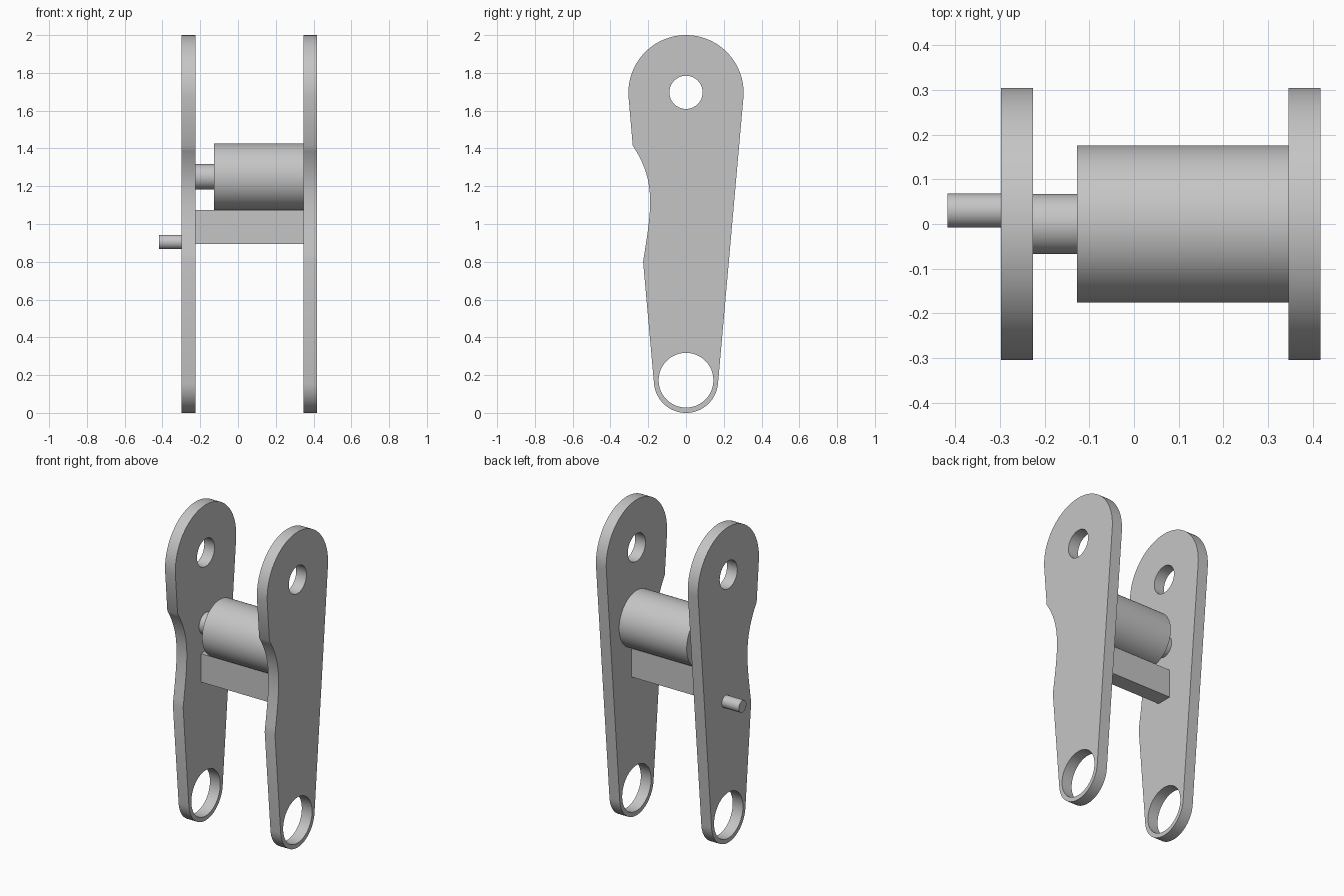
import bpy, bmesh
from math import sin, cos, asin, radians, pi
from mathutils import Matrix, Vector
from mathutils.geometry import interpolate_bezier

cube = bpy.data.objects.get("Cube")
if cube:
    bpy.data.objects.remove(cube, do_unlink=True)

# Single painted-metal colour
grey = bpy.data.materials.new("plain_grey")
grey.use_nodes = True
colour = (0.56, 0.56, 0.56, 1)
grey.diffuse_color = colour
grey.node_tree.nodes["Principled BSDF"].inputs["Base Color"].default_value = colour


def finish(name, bm):
    """Turn a bmesh into a smooth-by-angle object."""
    bmesh.ops.recalc_face_normals(bm, faces=bm.faces)
    mesh = bpy.data.meshes.new(name)
    bm.to_mesh(mesh)
    bm.free()
    mesh.materials.append(grey)
    obj = bpy.data.objects.new(name, mesh)
    bpy.context.collection.objects.link(obj)
    bpy.ops.object.select_all(action='DESELECT')
    obj.select_set(True)
    bpy.context.view_layer.objects.active = obj
    bpy.ops.object.shade_smooth_by_angle(angle=radians(30))
    return obj


def arc(z, radius, start, end, steps):
    """Points (y, z) along an arc centred on y = 0."""
    angles = [start + (end - start) * i / steps for i in range(steps + 1)]
    return [(radius * cos(a), z + radius * sin(a)) for a in angles]


def side_plate(name, x0, x1):
    top_z, top_r, low_z, low_r = 1.695, 0.305, 0.17, 0.17
    lean = asin((top_r - low_r) / (top_z - low_z))
    # Rounded ends joined by tangents, with a scooped front edge
    scoop = interpolate_bezier(Vector((-0.282, 1.415)), Vector((-0.15, 1.22)),
                               Vector((-0.187, 1.06)), Vector((-0.227, 0.80)), 20)
    outline = (arc(top_z, top_r, -lean, pi + lean, 48)
               + [(p[0], p[1]) for p in scoop]
               + arc(low_z, low_r, pi + lean, 2 * pi - lean, 40))
    holes = [arc(1.697, 0.088, 0, 2 * pi, 40)[:-1],
             arc(0.173, 0.145, 0, 2 * pi, 48)[:-1]]
    bm = bmesh.new()
    for loop in [outline] + holes:
        verts = [bm.verts.new((x0, y, z)) for y, z in loop]
        for a, b in zip(verts, verts[1:] + verts[:1]):
            bm.edges.new((a, b))
    bmesh.ops.triangle_fill(bm, edges=bm.edges[:], use_beauty=True, normal=(1, 0, 0))
    extruded = bmesh.ops.extrude_face_region(bm, geom=bm.faces[:], use_keep_orig=True)
    moved = [g for g in extruded["geom"] if isinstance(g, bmesh.types.BMVert)]
    bmesh.ops.translate(bm, verts=moved, vec=(x1 - x0, 0, 0))
    return finish(name, bm)


def rod(name, x0, x1, y, z, radius):
    bm = bmesh.new()
    place = Matrix.Translation(((x0 + x1) / 2, y, z)) @ Matrix.Rotation(pi / 2, 4, 'Y')
    bmesh.ops.create_cone(bm, cap_ends=True, segments=64, radius1=radius,
                          radius2=radius, depth=x1 - x0, matrix=place)
    return finish(name, bm)


# Pair of side plates
side_plate("right_plate", -0.298, -0.226)
side_plate("left_plate", 0.346, 0.418)

# Drum, its stub shaft and the outer pin
rod("drum", -0.128, 0.346, 0, 1.25, 0.176)
rod("stub_shaft", -0.226, -0.128, 0, 1.25, 0.067)
rod("outer_pin", -0.418, -0.298, 0.03, 0.905, 0.038)

# Cross bar between the plates
bm = bmesh.new()
bmesh.ops.create_cube(bm, size=1, matrix=Matrix.Translation((0.06, 0, 0.985))
                      @ Matrix.Diagonal((0.572, 0.1, 0.18, 1)))
finish("cross_bar", bm)
